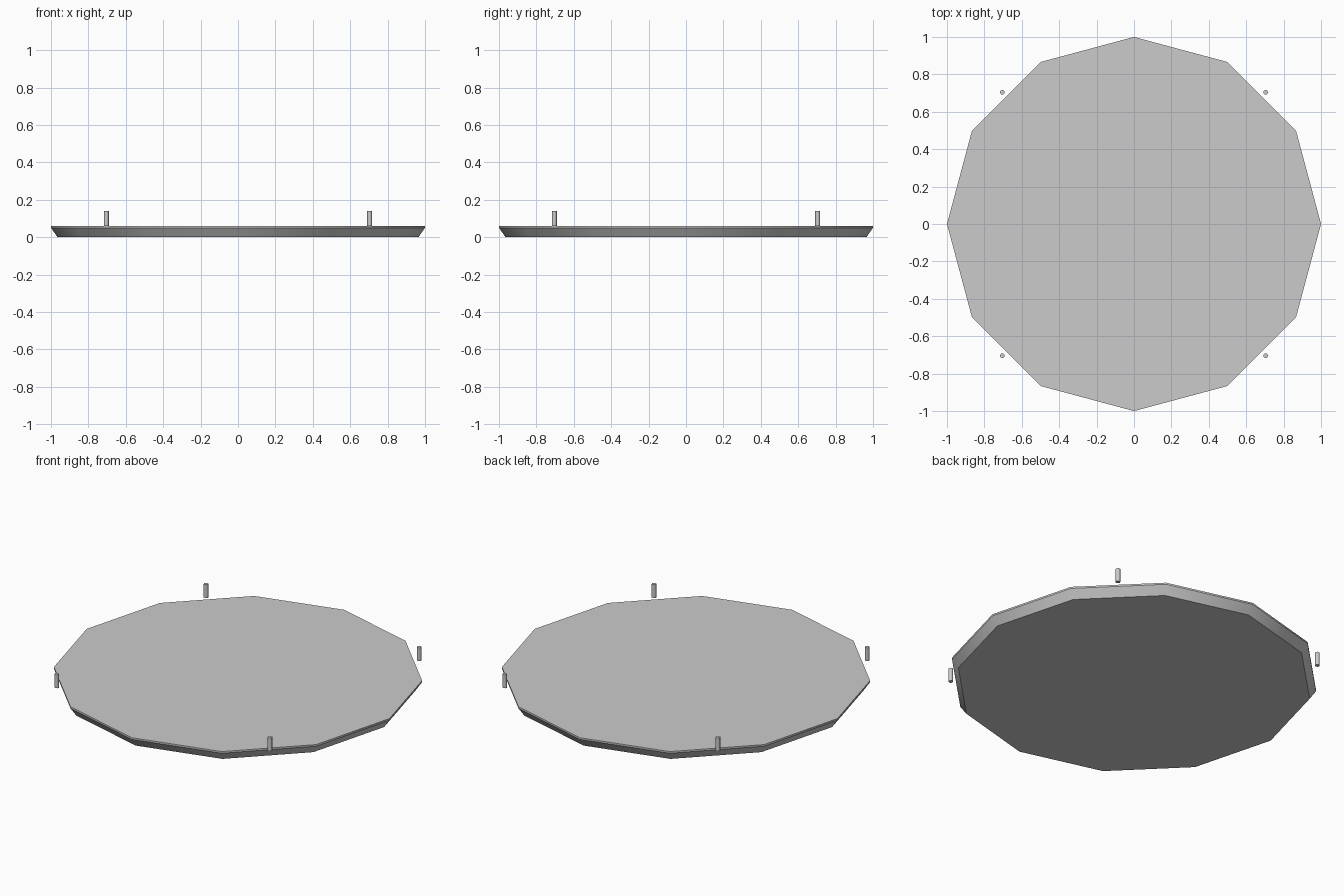
import bpy, bmesh
from math import cos, sin, pi

if "Cube" in bpy.data.objects:
    bpy.data.objects.remove(bpy.data.objects["Cube"])


def lathe(name, profile, sides, loc=(0, 0, 0), angle=0.7):
    """Closed solid of stacked polygon rings; profile is (radius, z)."""
    bm = bmesh.new()
    rings = [[bm.verts.new((r * cos(2 * pi * i / sides), r * sin(2 * pi * i / sides), z))
              for i in range(sides)] for r, z in profile]
    for a, b in zip(rings, rings[1:]):
        for i in range(sides):
            j = (i + 1) % sides
            bm.faces.new((a[i], a[j], b[j], b[i]))
    bm.faces.new(rings[0][::-1])
    bm.faces.new(rings[-1])
    mesh = bpy.data.meshes.new(name)
    bm.to_mesh(mesh)
    bm.free()
    obj = bpy.data.objects.new(name, mesh)
    obj.location = loc
    bpy.context.collection.objects.link(obj)
    bpy.ops.object.select_all(action='DESELECT')
    obj.select_set(True)
    bpy.context.view_layer.objects.active = obj
    bpy.ops.object.shade_smooth_by_angle(angle=angle)
    return obj


# Twelve-sided plate with an undercut rim
lathe("plate", [(0.965, 0), (1.0, 0.05), (1.0, 0.06)], 12, angle=0.55)

# Four small pegs around the rim
for n, (sx, sy) in enumerate([(1, 1), (-1, 1), (-1, -1), (1, -1)], 1):
    lathe(f"peg_{n}", [(0.013, 0), (0.013, 0.08)], 8, (0.704 * sx, 0.704 * sy, 0.06), angle=0.9)
